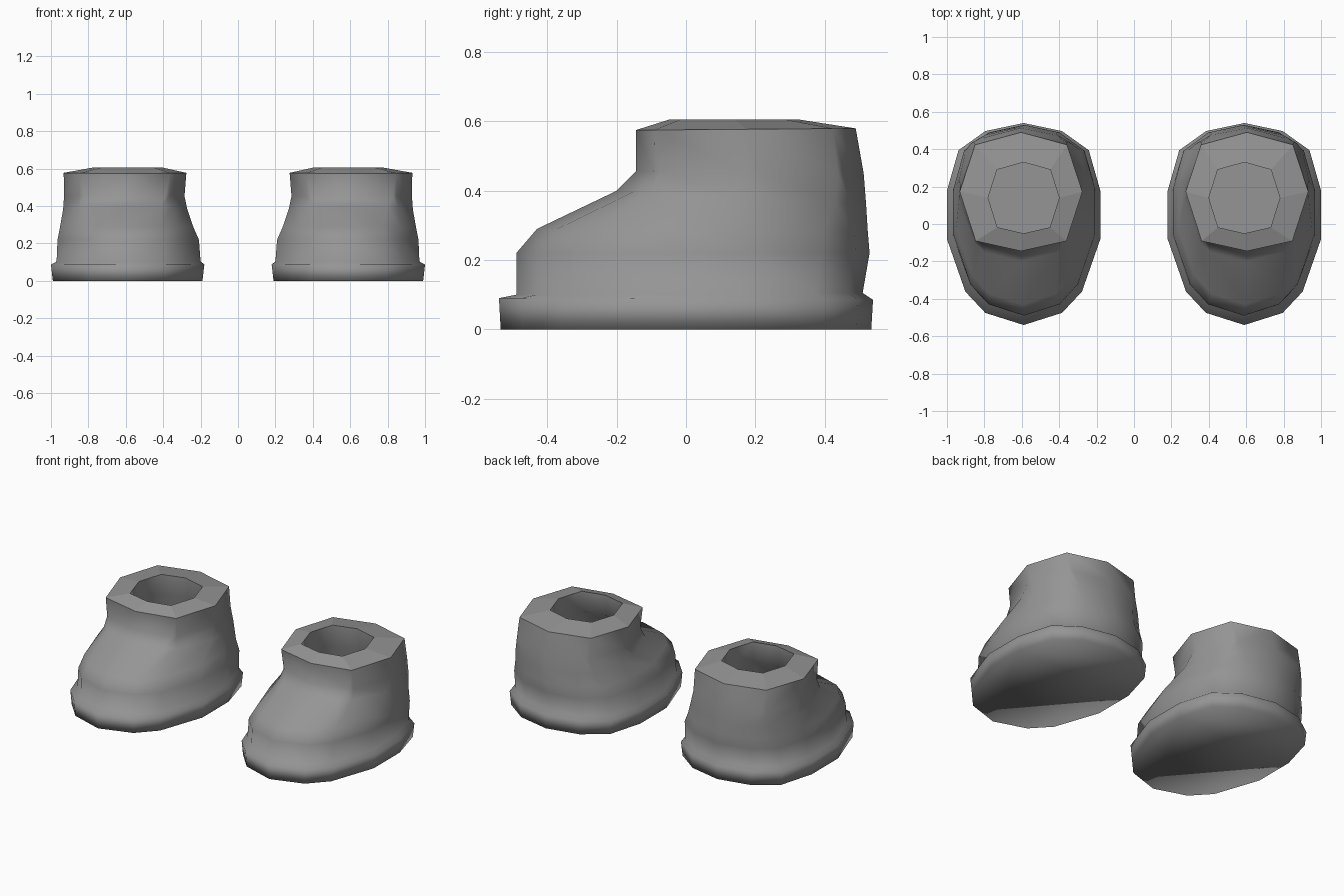
import bpy, bmesh

if "Cube" in bpy.data.objects:
    bpy.data.objects.remove(bpy.data.objects["Cube"])

grey = bpy.data.materials.new("boot grey")
grey.diffuse_color = (0.3, 0.3, 0.3, 1)
grey.use_nodes = True
grey.node_tree.nodes["Principled BSDF"].inputs["Base Color"].default_value = grey.diffuse_color

# Half outlines, heel to toe, in unit size: (x, y)
FOOT = [(0, 1), (.5, .92), (.85, .73), (1, .33), (1, -.15), (.76, -.67), (.5, -.88), (0, -1)]
# Octagonal collar: paired points are merged into one corner
CUFF = [(0, 1), (.75, .79), (.75, .79), (1, 0), (1, 0), (.74, -.83), (.74, -.83), (0, -1)]

# Rings: toe y, toe z, heel y, heel z, half width, x centre, blend from foot to cuff
SHELL = [
    (-.535, 0, .535, 0, .40, .59, 0),
    (-.54, .09, .54, .085, .41, .59, 0),
    (-.49, .10, .51, .105, .385, .585, 0),
    (-.49, .22, .53, .22, .378, .587, 0),
    (-.43, .29, .525, .28, .357, .595, 0),
    (-.20, .40, .52, .36, .332, .603, .35),
    (-.145, .455, .513, .45, .322, .608, .75),
    (-.145, .575, .49, .58, .328, .604, 1),
]
LINING = [
    (-.05, .605, .33, .605, .19, .59, 1),
    (-.05, .48, .33, .48, .19, .59, 1),
    (-.30, .26, .42, .26, .27, .59, .5),
    (-.38, .12, .44, .12, .30, .59, .2),
]


def ring(bm, toe_y, toe_z, heel_y, heel_z, half, cx, blend):
    pts = [tuple(a * (1 - blend) + b * blend for a, b in zip(f, c)) for f, c in zip(FOOT, CUFF)]
    pts += [(-x, y) for x, y in pts[-2:0:-1]]
    verts = []
    for x, y in pts:
        t = (y + 1) / 2
        verts.append(bm.verts.new((cx + x * half,
                                   toe_y + (heel_y - toe_y) * t,
                                   toe_z + (heel_z - toe_z) * t)))
    return verts


def boot(name, side):
    bm = bmesh.new()
    rings = [ring(bm, *r) for r in SHELL + LINING]
    rim = len(SHELL) - 1
    n = len(rings[0])
    # Walls, rim and lining
    for k in range(len(rings) - 1):
        a, b = rings[k], rings[k + 1]
        for i in range(n):
            j = (i + 1) % n
            f = bm.faces.new((a[i], a[j], b[j], b[i]))
            f.smooth = k != rim
    # Sole underside and insole
    bm.faces.new(rings[0]).smooth = True
    bm.faces.new(rings[-1])
    bmesh.ops.remove_doubles(bm, verts=bm.verts, dist=0.0005)
    # Left boot is the mirror of the right
    for v in bm.verts:
        v.co.x *= side
    bmesh.ops.recalc_face_normals(bm, faces=bm.faces)
    # Crisp edges around the flat rim
    for e in bm.edges:
        if any(not f.smooth for f in e.link_faces):
            e.smooth = False
    mesh = bpy.data.meshes.new(name)
    bm.to_mesh(mesh)
    bm.free()
    mesh.materials.append(grey)
    bpy.context.collection.objects.link(bpy.data.objects.new(name, mesh))


boot("right_boot", 1)
boot("left_boot", -1)
